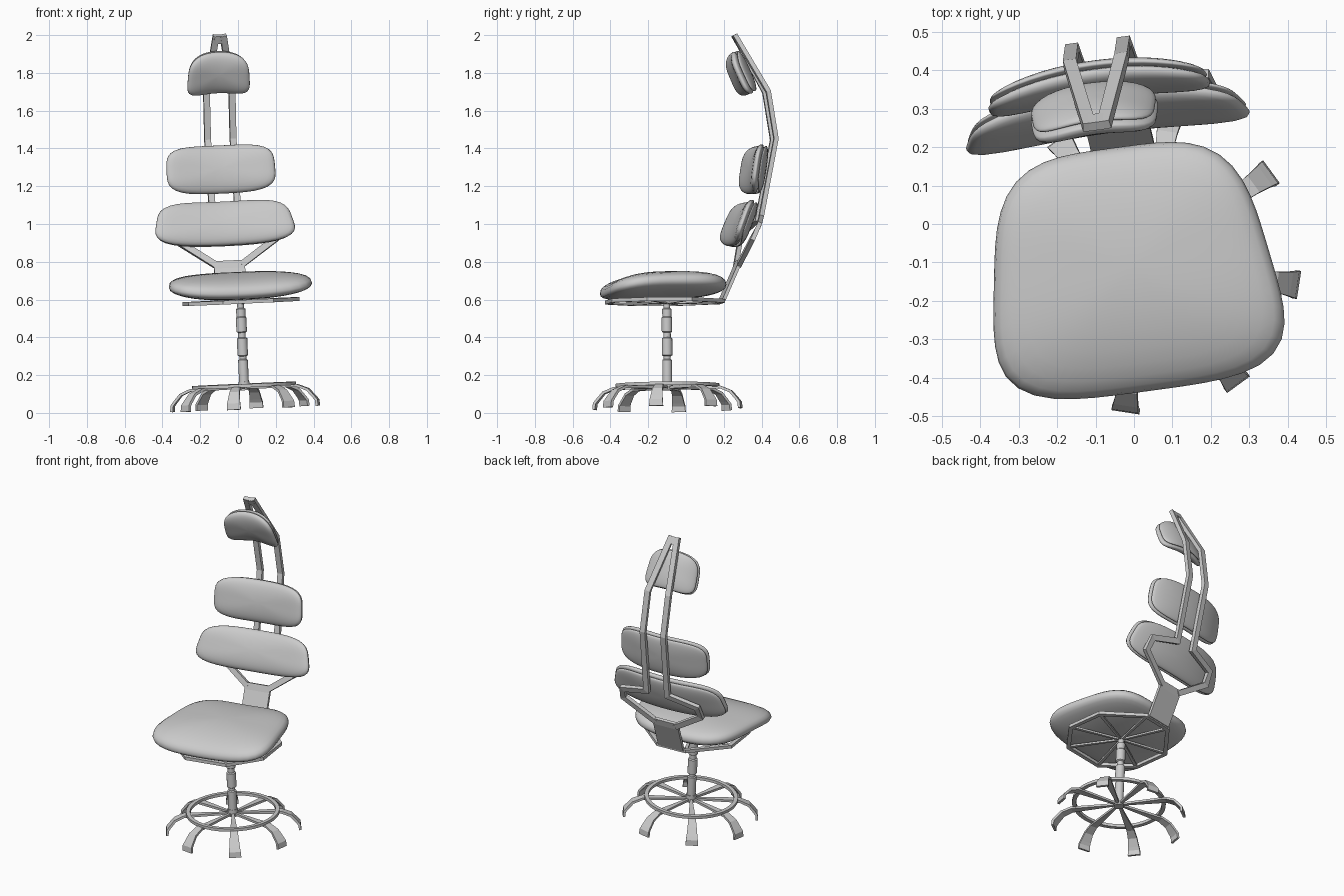
import bpy, bmesh, math
from mathutils import Matrix, Vector

if "Cube" in bpy.data.objects:
    bpy.data.objects.remove(bpy.data.objects["Cube"])

# the whole chair is slightly turned and leaning
CHAIR = (Matrix.Translation((0.039, -0.098, 0)) @ Matrix.Rotation(math.radians(7.7), 4, 'Z')
         @ Matrix.Rotation(math.radians(-2.6), 4, 'Y'))


def finish(name, bm, local=Matrix(), smooth=False):
    bmesh.ops.recalc_face_normals(bm, faces=bm.faces)
    me = bpy.data.meshes.new(name)
    bm.to_mesh(me)
    bm.free()
    ob = bpy.data.objects.new(name, me)
    bpy.context.collection.objects.link(ob)
    ob.matrix_world = CHAIR @ local
    if smooth:
        me.shade_smooth()
    return ob


def bridge(bm, a, b):
    n = len(a)
    for i in range(n):
        bm.faces.new((a[i], a[(i + 1) % n], b[(i + 1) % n], b[i]))


def bar(name, pts, widths, thick, ref, cyclic=False, local=Matrix()):
    """Rectangular section swept along a mitred path; ref is the flat side's normal."""
    bm = bmesh.new()
    P = [Vector(p) for p in pts]
    n, ref = len(P), Vector(ref)
    W = widths if isinstance(widths, (list, tuple)) else [widths] * n
    rings = []
    for i, p in enumerate(P):
        d1 = p - P[i - 1] if (i or cyclic) else P[1] - p
        d2 = P[(i + 1) % n] - p if (i < n - 1 or cyclic) else d1
        d1, d2 = d1.normalized(), d2.normalized()
        t = (d1 + d2).normalized()
        side = t.cross(ref).normalized()
        nor = side.cross(t)
        bend = d2 - d1                      # mitre widening
        k = 1 / max(t.dot(d1), 0.5)
        bs = abs(bend.dot(side)) / (bend.length + 1e-9)
        ks, kn = 1 + (k - 1) * bs, 1 + (k - 1) * (1 - bs)
        s, m = side * W[i] / 2 * ks, nor * thick / 2 * kn
        rings.append([bm.verts.new(p + a * s + b * m)
                      for a, b in ((1, 1), (-1, 1), (-1, -1), (1, -1))])
    for a, b in zip(rings, rings[1:]):
        bridge(bm, a, b)
    if cyclic:
        bridge(bm, rings[-1], rings[0])
    else:
        bm.faces.new(rings[0])
        bm.faces.new(rings[-1])
    return finish(name, bm, local)


def pad(name, hw, hh, top, bottom, taper, shape, local, power=3.8, dome=.85, arch=0, seg=56):
    """Soft cushion: rounded outline, domed both ways, bent by shape(u, v)."""
    bm = bmesh.new()
    phis = [math.pi * j / 18 for j in range(1, 18)]

    def point(u, v, w):
        return bm.verts.new((u * (hw - taper * v), v * hh - arch * u * u, w + shape(u, v)))
    rings = []
    for phi in phis:
        r, c = math.sin(phi), math.cos(phi)
        w = math.copysign(abs(c) ** dome, c) * (top if c > 0 else bottom)
        ring = []
        for i in range(seg):
            a = 2 * math.pi * i / seg
            ca, sa = math.cos(a), math.sin(a)
            k = (abs(ca) ** power + abs(sa) ** power) ** (-1 / power)
            ring.append(point(r * k * ca, r * k * sa, w))
        rings.append(ring)
    for a, b in zip(rings, rings[1:]):
        bridge(bm, a, b)
    for ring, w in ((rings[0], top), (rings[-1], -bottom)):
        c = point(0, 0, w)
        for i in range(seg):
            bm.faces.new((ring[i], ring[(i + 1) % seg], c))
    return finish(name, bm, local, True)


def circle(r, z, n):
    return [(r * math.cos(2 * math.pi * i / n), r * math.sin(2 * math.pi * i / n), z)
            for i in range(n)]


def lathe(name, profile, n=16):
    bm = bmesh.new()
    rings = [[bm.verts.new(p) for p in circle(r, z, n)] for r, z in profile]
    for a, b in zip(rings, rings[1:]):
        bridge(bm, a, b)
    bm.faces.new(rings[0])
    bm.faces.new(rings[-1])
    ob = finish(name, bm, smooth=True)
    ob.data.set_sharp_from_angle(angle=math.radians(30))
    return ob


# base: eight flared legs, foot ring and hub
for k in range(8):
    bar(f"base_leg_{k + 1}",
        [(.02, 0, .135), (.285, 0, .133), (.34, 0, .11), (.374, 0, .07), (.387, 0, .053), (.39, 0, .021)],
        [.014, .045, .054, .064, .07, .074], .014, (.5, 0, 1),
        local=Matrix.Rotation(math.radians(-16.5 + 45 * k), 4, 'Z'))
bar("base_ring", circle(.263, .145, 40), .024, .018, (0, 0, 1), True)

# stepped column
lathe("column", [(.03, .12), (.03, .165), (.026, .165), (.026, .28), (.019, .285), (.019, .3),
                 (.028, .305), (.028, .395), (.02, .4), (.02, .425), (.028, .43), (.028, .505),
                 (.024, .51), (.026, .55), (.018, .555), (.018, .59)])

# seat support: eight-sided rim narrowing towards the back, with thin spokes
half = [(.09, .285), (.285, .09), (.285, -.14), (.13, -.3)]
rim = [(x, y, .59) for x, y in half] + [(-x, y, .59) for x, y in reversed(half)]
bar("seat_rim", rim, .024, .02, (0, 0, 1), True)
for k, p in enumerate(rim):
    bar(f"seat_spoke_{k + 1}", [(0, 0, .583), p], [.012, .02], .012, (0, 0, 1))

# back frame: wide strut, then two bars that flare, close in and meet at the top
bar("back_strut", [(0, .27, .592), (0, .295, .597), (0, .37, .765), (0, .383, .805)], .165, .018, (0, -1, .6))
for s, side in ((-1, "left"), (1, "right")):
    bar(f"back_bar_{side}",
        [(s * .065, .378, .782), (s * .255 + .005, .425, .912), (s * .245 + .005, .462, .985),
         (s * .068 + .008, .495, 1.03), (s * .068 + .01, .578, 1.45), (s * .068 + .01, .538, 1.70),
         (s * .019 + .003, .368, 2.0)],
        .034, .024, (0, -1, .25))
bar("back_top_joint", [(.003, .39, 1.96), (.003, .368, 2.0)], .06, .024, (0, -1, .25))


# seat cushion: dip across, convex sides, dropped front lip
def seat_shape(u, v):
    return .022 * u * u - .025 * max(0, -v) ** 2 + .005 * v - .004


pad("seat_cushion", .362, .32, .083, .062, .05, seat_shape,
    Matrix.Translation((-.017, -.014, .668)), 3.8, .8)

# back cushions: front pad plus thinner shell behind
for name, x, y, z, lean, hw, hh, taper, bend, arch in (
        ("lumbar", -.016, .41, 1.003, 22, .364, .124, .03, .042, 0),
        ("upper_back", -.012, .489, 1.29, 9, .290, .129, .004, .042, 0),
        ("headrest", -.010, .412, 1.805, -24, .165, .118, .008, .038, .02)):
    m = Matrix.Translation((x, y, z)) @ Matrix.Rotation(math.radians(90 - lean), 4, 'X')

    def curve(u, v, b=bend):
        return b * u * u
    pad(name + "_cushion", hw, hh, .045, .018, taper, curve, m, arch=arch)
    pad(name + "_shell", hw * .98, hh * .97, .015, .022, taper, curve,
        m @ Matrix.Translation((0, 0, -.02)), arch=arch)
